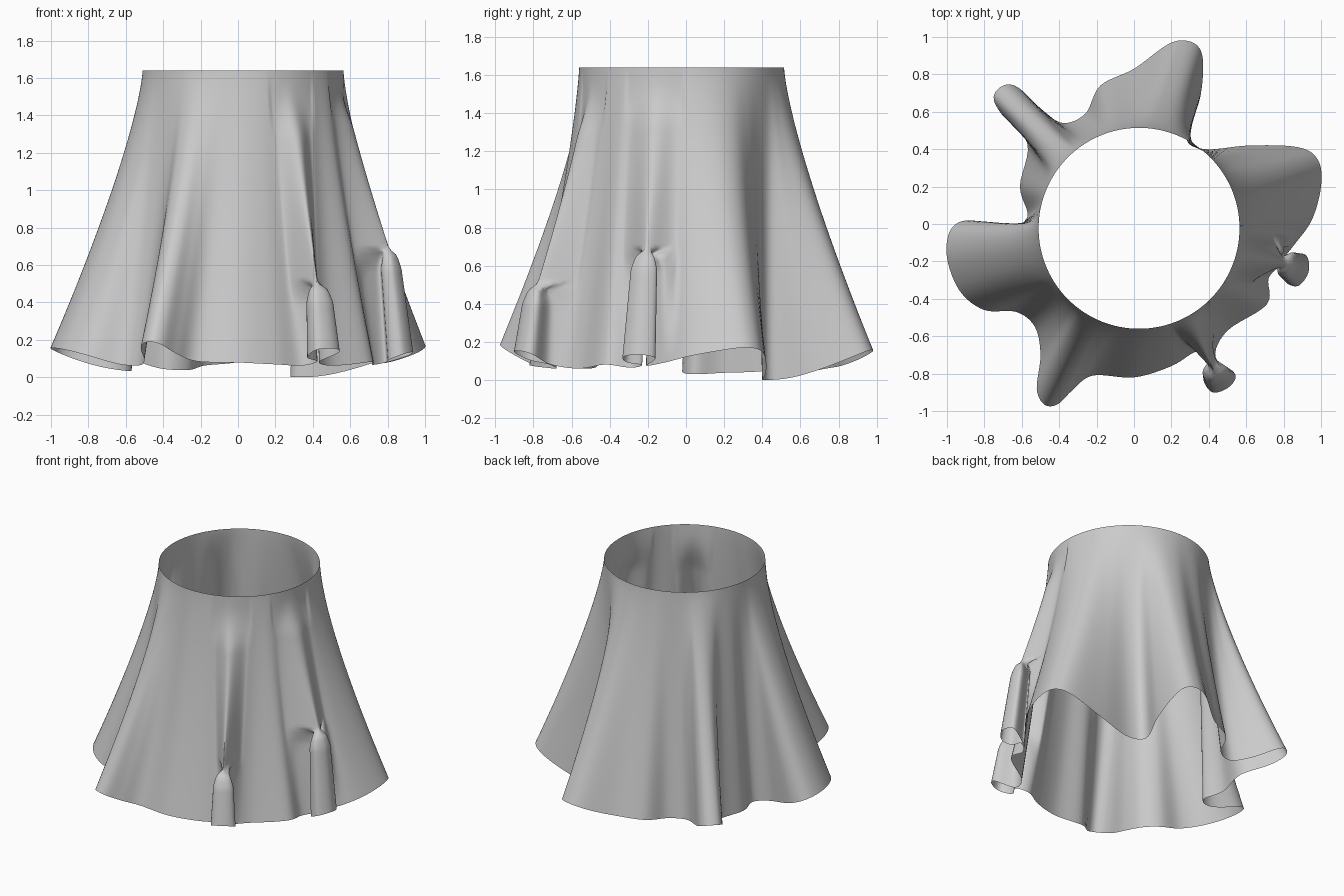
import bpy, bmesh, math
from mathutils import Vector

if "Cube" in bpy.data.objects:
    bpy.data.objects.remove(bpy.data.objects["Cube"])

# Hem outline seen from above, counterclockwise from the right side
HEM = [(1.0, .2), (.985, .34), (.88, .41), (.62, .42), (.38, .40), (.28, .46),
       (.35, .66), (.37, .84), (.35, .94), (.28, .98), (.18, .96), (0, .83), (-.18, .74),
       (-.26, .59), (-.38, .54), (-.49, .61), (-.62, .73), (-.7, .74), (-.75, .68),
       (-.71, .59), (-.57, .43), (-.61, .2), (-.57, .04), (-.68, -.02), (-.88, .02),
       (-.98, -.03), (-1.0, -.18), (-.93, -.36), (-.8, -.46), (-.63, -.47), (-.53, -.55),
       (-.5, -.7), (-.52, -.88), (-.48, -.965), (-.41, -.965), (-.33, -.89), (-.22, -.81),
       (0, -.82), (.2, -.76), (.34, -.68), (.425, -.72), (.37, -.82), (.42, -.90),
       (.51, -.87), (.54, -.80), (.435, -.71), (.5, -.57), (.71, -.43), (.72, -.29),
       (.79, -.23), (.81, -.31), (.88, -.33), (.935, -.25), (.91, -.16), (.785, -.21),
       (.85, -.12), (.95, .02)]
# Pinched folds: hem centre, pinch point, pinch height
TUBES = [((.45, -.82), (.425, -.78), .50), ((.87, -.24), (.81, -.21), .68)]
TOP_C, TOP_R, TOP_Z = Vector((.027, -.023)), .537, 1.64
SUB, ROWS = 6, 72


def spline(pts, sub):
    out, n = [], len(pts)
    for i in range(n):
        a, b, c, d = (Vector(pts[(i + k) % n]) for k in (-1, 0, 1, 2))
        for s in range(sub):
            t = s / sub
            out.append(.5 * (2 * b + (c - a) * t + (2 * a - 5 * b + 4 * c - d) * t * t
                             + (3 * b - a - 3 * c + d) * t ** 3))
    return out


def smooth(x):
    x = min(1, max(0, x))
    return x * x * (3 - 2 * x)


hem = spline(HEM, SUB)
n = len(hem)

# Waist angles follow the hem direction, smoothed so the folds fan out evenly
ang = []
for p in hem:
    q = p - TOP_C
    a = math.atan2(q.y, q.x)
    while ang and a < ang[-1] - math.pi:
        a += 2 * math.pi
    ang.append(a)
dev = [a - 2 * math.pi * i / n for i, a in enumerate(ang)]
for _ in range(3):
    dev = [sum(dev[(i + k) % n] for k in range(-10, 11)) / 21 for i in range(n)]
ang = [dev[i] + 2 * math.pi * i / n for i in range(n)]
waist = [TOP_C + TOP_R * Vector((math.cos(a), math.sin(a))) for a in ang]

# Hem height rises where the folds swing outward, lowest at the back right valley
hem_z = [.13 * (max(0, p.length - .5) / .52) ** 2
         + .03 * (1 - math.exp(-((p - Vector((.36, .42))).length / .3) ** 2)) for p in hem]
low = min(hem_z)
hem_z = [z - low for z in hem_z]


def shape_pinch(ring, zs, c, pinch, zp):
    """Open ridge above the pinch height, nearly upright tube below it."""
    c, pinch = Vector(c), Vector(pinch)
    ids = [i for i in range(n) if (hem[i] - c).length < .19]
    base_l, base_r = ring[ids[0]].copy(), ring[ids[-1]].copy()
    mid = (waist[ids[0]] + waist[ids[-1]]) / 2
    mid = TOP_C + (mid - TOP_C).normalized() * TOP_R
    for k, i in enumerate(ids):
        z, u = zs[i], k / (len(ids) - 1)
        # Ridge, narrowing to a point at the pinch
        s = min(1, (TOP_Z - z) / (TOP_Z - zp))
        tip = mid.lerp(pinch, s ** 1.2)
        b = .5 - .5 * math.cos(2 * math.pi * u)
        ridge = base_l.lerp(base_r, u) + (tip - (base_l + base_r) / 2) * b
        ridge = ridge.lerp(tip, b * s ** 3)
        open_p = waist[i].lerp(ridge, smooth(s * 3))
        # Tube
        f = min(1, max(0, (zp - z) / (zp - hem_z[i])))
        size = .25 + .5 * min(1, max(0, (zp - z) / .1)) ** .5 + .25 * f
        tube = pinch.lerp(c, f) + (hem[i] - c) * size
        wt = smooth((.19 - (hem[i] - c).length) / .07)
        tube = ring[i].lerp(tube, wt)
        ring[i] = open_p.lerp(tube, smooth((zp + .02 - z) / (.3 - .25 * wt)))


bm = bmesh.new()
rings = []
for r in range(ROWS + 1):
    t = r / ROWS
    ring = [waist[i].lerp(hem[i], t ** 1.27) for i in range(n)]
    zs = [TOP_Z + (hem_z[i] - TOP_Z) * t for i in range(n)]
    for tube in TUBES:
        shape_pinch(ring, zs, *tube)
    rings.append([bm.verts.new((p.x, p.y, z)) for p, z in zip(ring, zs)])

for a, b in zip(rings, rings[1:]):
    for i in range(n):
        j = (i + 1) % n
        bm.faces.new((a[i], b[i], b[j], a[j]))

me = bpy.data.meshes.new("draped_skirt")
bm.to_mesh(me)
bm.free()
for f in me.polygons:
    f.use_smooth = True
skirt = bpy.data.objects.new("draped_skirt", me)
bpy.context.collection.objects.link(skirt)
